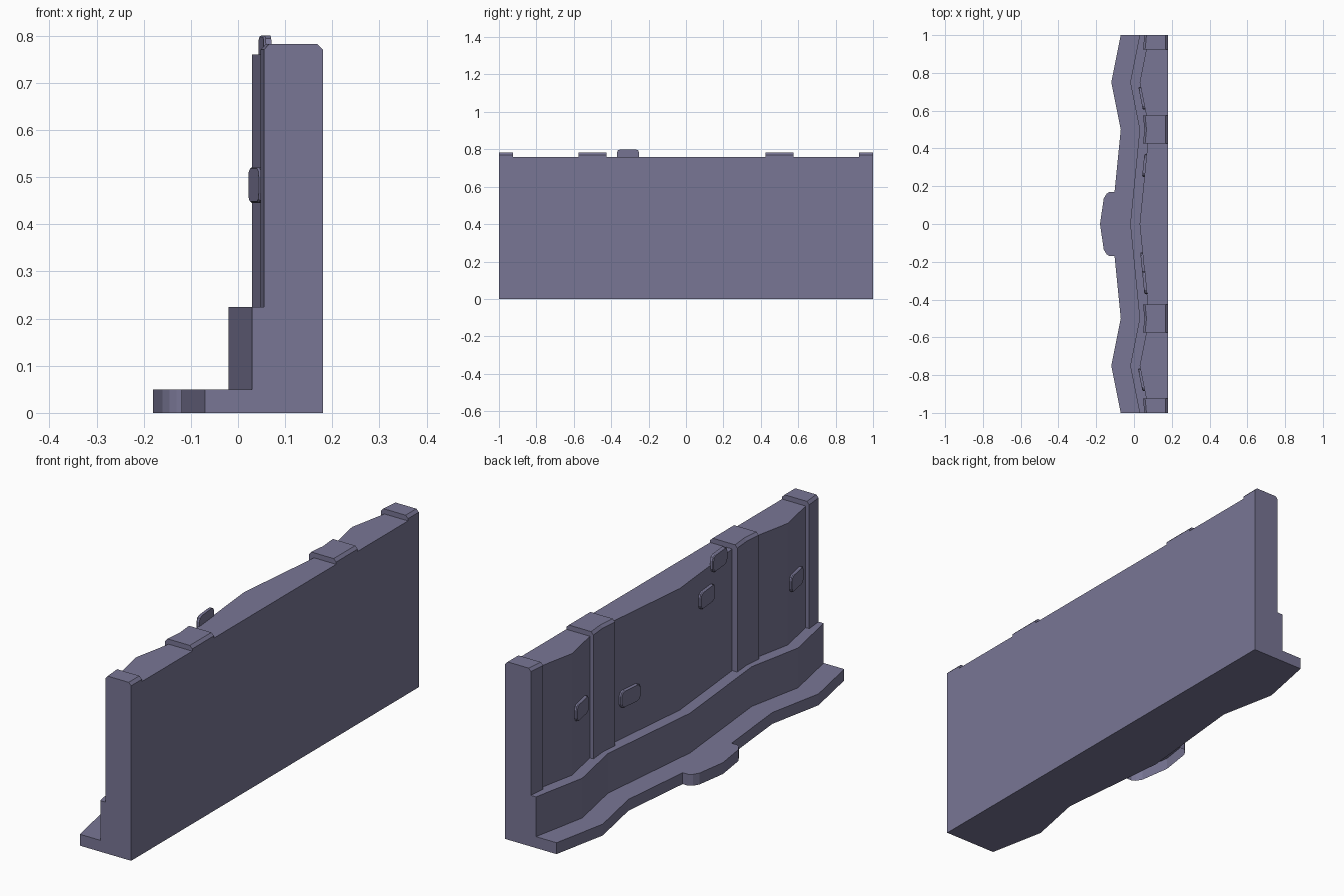
import bpy, bmesh, math
from mathutils import Vector, Matrix

if "Cube" in bpy.data.objects:
    bpy.data.objects.remove(bpy.data.objects["Cube"])

mat = bpy.data.materials.new("grey_violet_stone")
mat.diffuse_color = (0.19, 0.182, 0.30, 1)
mat.use_nodes = True
mat.node_tree.nodes["Principled BSDF"].inputs["Base Color"].default_value = mat.diffuse_color

# zigzag line of the wall face along y
STATIONS = [-1, -0.75, -0.5, 0, 0.5, 0.75, 1]
LEDGE_X = [0.03, -0.02, 0.03, -0.02, 0.03, -0.02, 0.03]


def face_x(y):
    for i in range(len(STATIONS) - 1):
        a, b = STATIONS[i], STATIONS[i + 1]
        if a <= y <= b:
            t = (y - a) / (b - a)
            return LEDGE_X[i] * (1 - t) + LEDGE_X[i + 1] * t


def finish(bm, name):
    mesh = bpy.data.meshes.new(name)
    bm.to_mesh(mesh)
    bm.free()
    mesh.materials.append(mat)
    ob = bpy.data.objects.new(name, mesh)
    bpy.context.collection.objects.link(ob)
    return ob


def loft(name, ys, section):
    """Join xz sections placed along y into a closed solid."""
    bm = bmesh.new()
    rings = [[bm.verts.new((x, y, z)) for x, z in section(y)] for y in ys]
    n = len(rings[0])
    for a, b in zip(rings, rings[1:]):
        for i in range(n):
            j = (i + 1) % n
            bm.faces.new((a[i], a[j], b[j], b[i]))
    bm.faces.new(rings[0])
    bm.faces.new(rings[-1])
    bmesh.ops.recalc_face_normals(bm, faces=bm.faces)
    return finish(bm, name)


# stepped wall: foot, ledge and upper panel
def wall_section(y):
    l = face_x(y)
    b, p = l - 0.10, l + 0.05
    return [(0.18, 0), (b, 0), (b, 0.05), (l, 0.05), (l, 0.225),
            (p, 0.225), (p, 0.76), (0.18, 0.76)]


loft("wall", STATIONS, wall_section)

# pillars with a shallow fold and chamfered cap
for k, yc in enumerate((-1, -0.5, 0.5, 1)):
    def pillar_section(y, yc=yc):
        d = 0.055 if abs(y - yc) < 0.01 else 0.048
        return [(d, 0.225), (d, 0.77), (d + 0.011, 0.782), (0.168, 0.782),
                (0.18, 0.77), (0.18, 0.76), (0.1, 0.76), (0.1, 0.225)]
    ys = [y for y in (yc - 0.075, yc, yc + 0.075) if abs(y) <= 1]
    loft("pillar_%d" % (k + 1), ys, pillar_section)

# step bump in the middle of the foot, open underneath
half = [(-0.103, 0.17), (-0.13, 0.17), (-0.145, 0.16), (-0.16, 0.135)]
outline = half + [(-0.18, 0)] + [(x, -y) for x, y in reversed(half)]
bm = bmesh.new()
top = [bm.verts.new((x, y, 0.05)) for x, y in outline]
low = [bm.verts.new((x, y, 0)) for x, y in outline]
mid = bm.verts.new((-0.12, 0, 0.05))
bm.faces.new(top + [mid])
for i in range(len(top) - 1):
    bm.faces.new((top[i], low[i], low[i + 1], top[i + 1]))
bmesh.ops.recalc_face_normals(bm, faces=bm.faces)
if max(bm.faces, key=lambda f: len(f.verts)).normal.z < 0:
    bmesh.ops.reverse_faces(bm, faces=bm.faces)
finish(bm, "foot_bump")


# rounded stones set into the panel, following its slope
def stone(name, y, z):
    slope = (face_x(y + 0.03) - face_x(y - 0.03)) / 0.06
    w, h, r = 0.06, 0.0375, 0.02
    bm = bmesh.new()
    ring = []
    for q, (su, sv) in enumerate(((1, 1), (-1, 1), (-1, -1), (1, -1))):
        for s in range(3):
            a = math.radians(q * 90 + s * 45)
            ring.append((su * (w - r) + r * math.cos(a), sv * (h - r) + r * math.sin(a)))
    xc = face_x(y) + 0.05
    layers = []
    for off, k in ((0.004, 1), (-0.008, 1), (-0.012, 0.93)):
        layers.append([bm.verts.new((xc + off + slope * u * k, y + u * k, z + v * k))
                       for u, v in ring])
    n = len(ring)
    for a, b in zip(layers, layers[1:]):
        for i in range(n):
            bm.faces.new((a[i], a[(i + 1) % n], b[(i + 1) % n], b[i]))
    bm.faces.new(layers[0])
    bm.faces.new(layers[-1])
    bmesh.ops.recalc_face_normals(bm, faces=bm.faces)
    finish(bm, name)


for i, (y, z) in enumerate(((0.665, 0.483), (0.31, 0.40), (-0.21, 0.64),
                            (-0.31, 0.7625), (-0.825, 0.483))):
    stone("stone_%d" % (i + 1), y, z)
